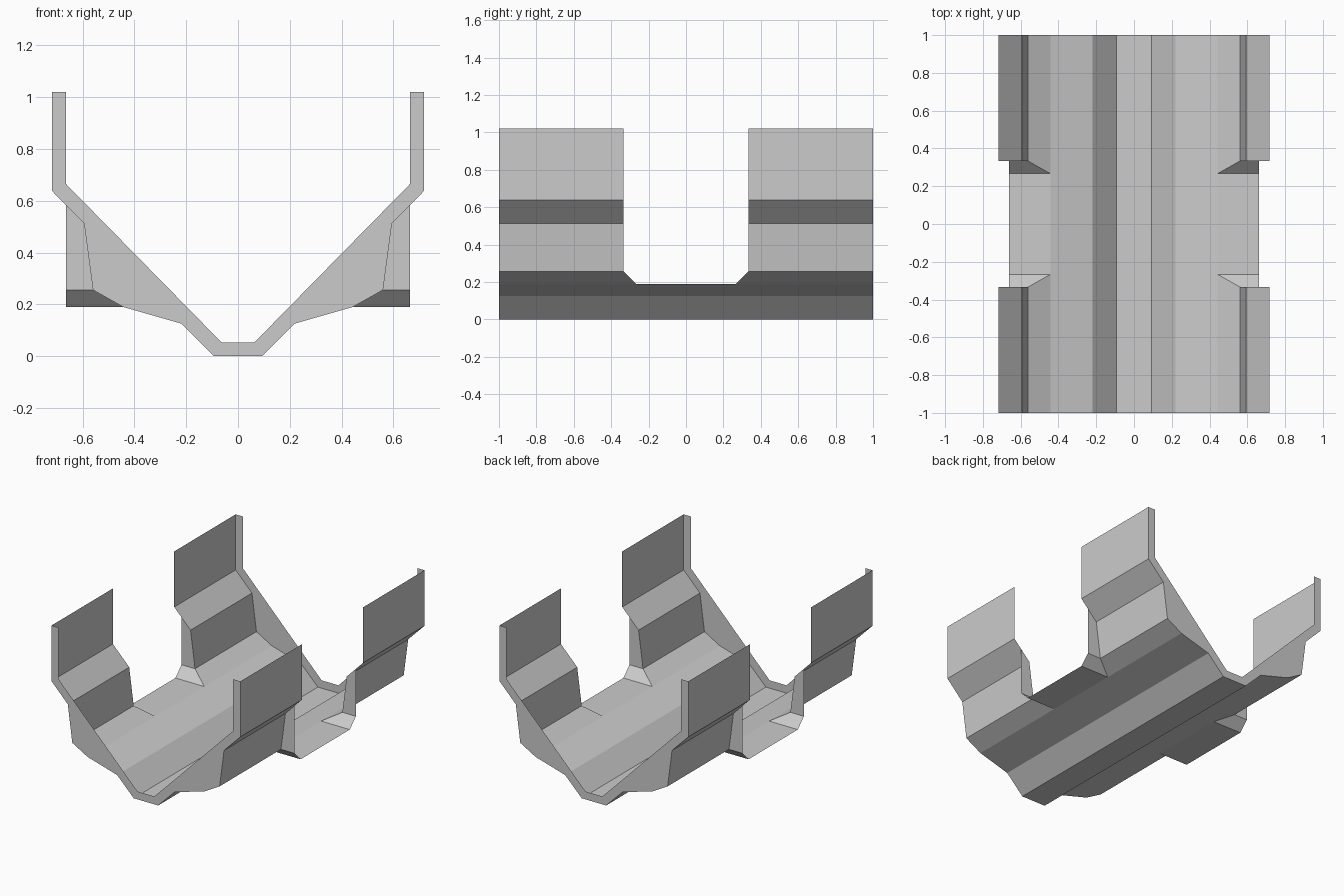
import bpy
import bmesh

cube = bpy.data.objects.get("Cube")
if cube:
    bpy.data.objects.remove(cube, do_unlink=True)

grey = bpy.data.materials.new("plain_grey")
grey.use_nodes = True
colour = (0.6, 0.6, 0.6, 1)
grey.diffuse_color = colour
grey.node_tree.nodes["Principled BSDF"].inputs["Base Color"].default_value = colour


def make_part(name, polygons):
    """Thin sheet faces in one quarter, mirrored across x and y."""
    bm = bmesh.new()
    for points in polygons:
        bm.faces.new([bm.verts.new(p) for p in points])
    bmesh.ops.remove_doubles(bm, verts=bm.verts, dist=0.0001)
    mesh = bpy.data.meshes.new(name)
    bm.to_mesh(mesh)
    bm.free()
    mesh.materials.append(grey)
    obj = bpy.data.objects.new(name, mesh)
    bpy.context.collection.objects.link(obj)
    mirror = obj.modifiers.new("mirror", "MIRROR")
    mirror.use_axis = (True, True, False)
    mirror.merge_threshold = 0.0005


def panels(profile, y0, y1):
    """Strips along y, facing down and outward."""
    return [[(a[0], y0, a[1]), (a[0], y1, a[1]), (b[0], y1, b[1]), (b[0], y0, b[1])]
            for a, b in zip(profile, profile[1:])]


# Cross-section, from the centre of the floor out to the arm top
floor = [(0, 0), (0.093, 0), (0.219, 0.126), (0.443, 0.19)]
arm = [(0.56, 0.256), (0.594, 0.512), (0.718, 0.638), (0.718, 1.02)]
inner = [(0.663, 1.02), (0.663, 0.664), (0.064, 0.054), (0, 0.054)]
END, GAP, LEDGE, WIDE = 1.0, 0.333, 0.267, 0.663
fold, hip = floor[-1], arm[0]

# Full-length floor
make_part("floor", panels(floor, 0, END))

# Flat ledge in the central gap
make_part("gap_ledge", panels([fold, (WIDE, fold[1])], 0, LEDGE))

# Sloping panel joining floor and arm, tapering to a point at the ledge
make_part("hip_panel", [[(fold[0], LEDGE, fold[1]), (fold[0], END, fold[1]),
                         (hip[0], END, hip[1]), (hip[0], GAP, hip[1])]])

# Upright arms
make_part("side_arm", panels(arm, GAP, END))

# Ramp rising from the ledge, and the small wall beside each arm
make_part("gap_ramp", [[(fold[0], LEDGE, fold[1]), (hip[0], GAP, hip[1]),
                        (WIDE, GAP, hip[1]), (WIDE, LEDGE, fold[1])]])
make_part("gap_wall", [[(x, GAP, z) for x, z in
                        (hip, arm[1], (WIDE, 0.582), (WIDE, hip[1]))]])

# End plates filling the thickness of the cross-section
make_part("end_plate", [[(x, END, z) for x, z in reversed(floor + arm + inner)]])
